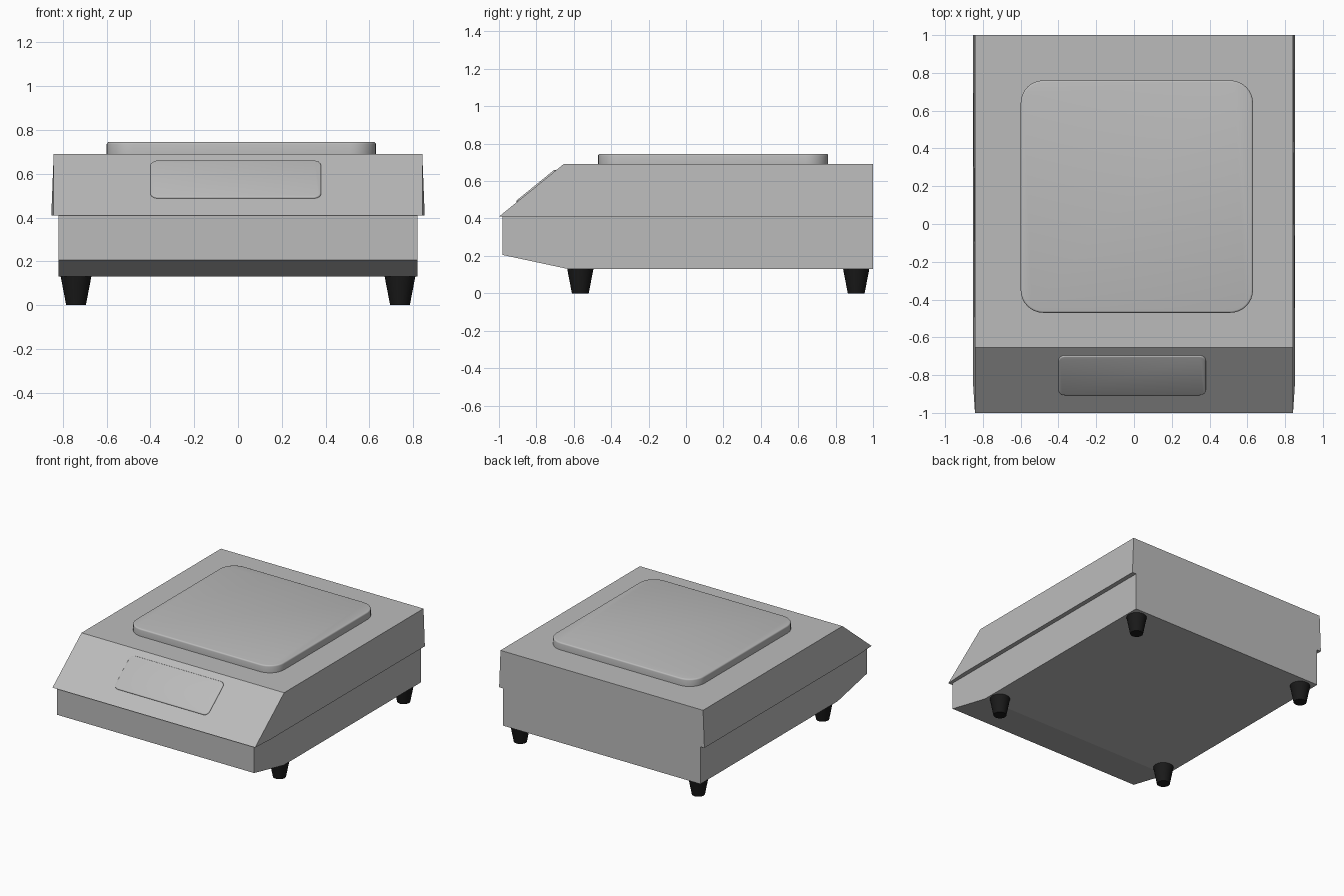
import bpy, bmesh, math
from mathutils import Matrix, Vector

cube = bpy.data.objects.get("Cube")
if cube:
    bpy.data.objects.remove(cube, do_unlink=True)


def material(name, color):
    m = bpy.data.materials.new(name)
    m.use_nodes = True
    m.diffuse_color = color
    m.node_tree.nodes["Principled BSDF"].inputs["Base Color"].default_value = color
    return m


grey = material("light grey", (0.5, 0.5, 0.5, 1))
black = material("black rubber", (0.01, 0.01, 0.01, 1))


def add_object(name, bm, mat, smooth=False):
    bmesh.ops.recalc_face_normals(bm, faces=bm.faces)
    mesh = bpy.data.meshes.new(name)
    bm.to_mesh(mesh)
    bm.free()
    mesh.materials.append(mat)
    ob = bpy.data.objects.new(name, mesh)
    bpy.context.collection.objects.link(ob)
    if smooth:
        bpy.ops.object.select_all(action="DESELECT")
        ob.select_set(True)
        bpy.context.view_layer.objects.active = ob
        bpy.ops.object.shade_smooth_by_angle(angle=math.radians(35))
    return ob


def side_extrusion(name, profile, mat):
    """Span a (half width, y, z) side profile from left to right."""
    bm = bmesh.new()
    left = [bm.verts.new((w, y, z)) for w, y, z in profile]
    right = [bm.verts.new((-w, y, z)) for w, y, z in profile]
    bm.faces.new(left)
    bm.faces.new(right[::-1])
    for i in range(len(profile)):
        j = (i + 1) % len(profile)
        bm.faces.new((left[i], right[i], right[j], left[j]))
    return add_object(name, bm, mat)


def rounded_plate(name, size, radius, height, edge, mat, steps=8):
    """Rounded rectangle slab with a softened top edge, resting on local z = 0."""
    bm = bmesh.new()
    levels = [(0, 0), (0, height - edge)]
    for k in (1, 2, 3):
        a = math.radians(30 * k)
        levels.append((edge * (1 - math.cos(a)), height - edge + edge * math.sin(a)))
    rings = []
    for inset, z in levels:
        ring = []
        for corner in range(4):
            mid = math.radians(45 + 90 * corner)
            cx = math.copysign(size[0] / 2 - radius, math.cos(mid))
            cy = math.copysign(size[1] / 2 - radius, math.sin(mid))
            for s in range(steps + 1):
                a = math.radians(90 * (corner + s / steps))
                r = radius - inset
                ring.append(bm.verts.new((cx + r * math.cos(a), cy + r * math.sin(a), z)))
        rings.append(ring)
    bm.faces.new(rings[0][::-1])
    bm.faces.new(rings[-1])
    for low, high in zip(rings, rings[1:]):
        for i in range(len(low)):
            j = (i + 1) % len(low)
            bm.faces.new((low[i], low[j], high[j], high[i]))
    return add_object(name, bm, mat, smooth=True)


# Lower housing with a chamfered front underside
side_extrusion("lower_housing", [
    (0.82, 1, 0.13), (0.82, -0.63, 0.13), (0.82, -0.98, 0.205),
    (0.82, -0.98, 0.41), (0.82, 1, 0.41)], grey)

# Overhanging upper housing with a sloped front
side_extrusion("upper_housing", [
    (0.853, 1, 0.41), (0.853, -0.83, 0.41), (0.842, -1, 0.41),
    (0.842, -0.655, 0.69), (0.842, 1, 0.69)], grey)

# Weighing pan
pan = rounded_plate("weighing_pan", (1.23, 1.23), 0.12, 0.055, 0.01, grey)
pan.location = (0.015, 0.145, 0.69)

# Display window lying on the slope
slope = Vector((0, 0.345, 0.28))
display = rounded_plate("display_window", (0.78, 0.27), 0.035, 0.008, 0.007, grey)
display.matrix_world = (Matrix.Translation((-0.01, -0.8, 0.572))
                        @ Matrix.Rotation(math.atan2(slope.z, slope.y), 4, "X"))

# Tapered feet
for side, x in (("right", -0.74), ("left", 0.74)):
    for end, y in (("front", -0.565), ("back", 0.91)):
        bm = bmesh.new()
        bmesh.ops.create_cone(bm, cap_ends=True, segments=24, radius1=0.045,
                              radius2=0.07, depth=0.13)
        foot = add_object(f"{end}_{side}_foot", bm, black, smooth=True)
        foot.location = (x, y, 0.065)
